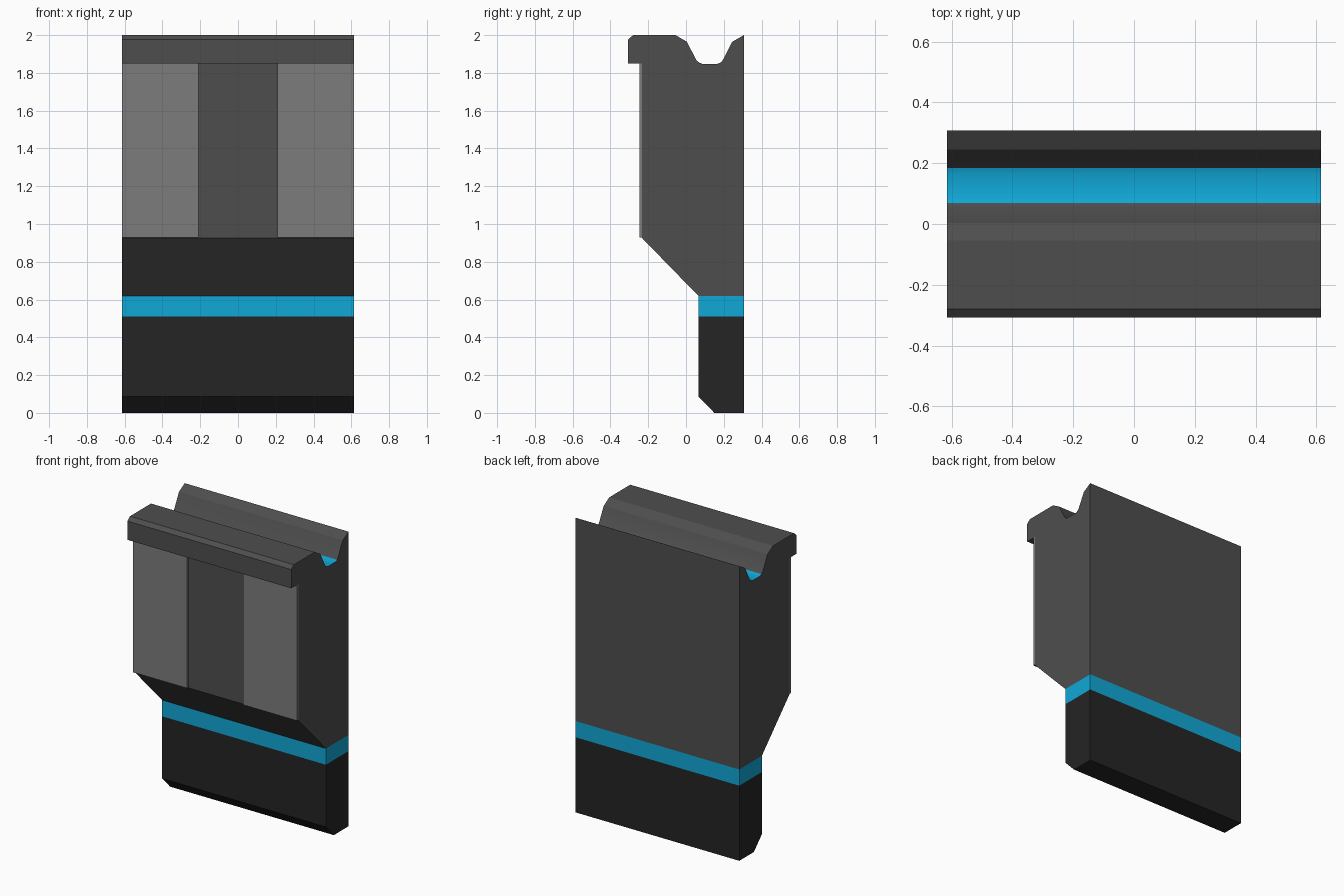
import bpy, bmesh, math

if "Cube" in bpy.data.objects:
    bpy.data.objects.remove(bpy.data.objects["Cube"])

HALF = 0.615      # half width along x
BACK = 0.307      # flat back plane


def material(name, rgb):
    m = bpy.data.materials.new(name)
    m.diffuse_color = (*rgb, 1.0)
    m.use_nodes = True
    m.node_tree.nodes["Principled BSDF"].inputs["Base Color"].default_value = m.diffuse_color
    return m


grey = material("dark grey", (0.076, 0.076, 0.076))
light = material("light grey", (0.20, 0.20, 0.20))
black = material("near black", (0.018, 0.018, 0.018))
blue = material("bright blue", (0.005, 0.39, 0.68))


def extrude_profile(name, points, x0, x1, mats, rule=None):
    """Extrude a (y, z) outline from x0 to x1; rule(face) picks the material."""
    bm = bmesh.new()
    face = bm.faces.new([bm.verts.new((x0, y, z)) for y, z in points])
    ext = bmesh.ops.extrude_face_region(bm, geom=[face])
    verts = [g for g in ext["geom"] if isinstance(g, bmesh.types.BMVert)]
    bmesh.ops.translate(bm, verts=verts, vec=(x1 - x0, 0, 0))
    bmesh.ops.recalc_face_normals(bm, faces=bm.faces)
    bm.normal_update()
    if rule:
        for f in bm.faces:
            f.material_index = rule(f)
    mesh = bpy.data.meshes.new(name)
    bm.to_mesh(mesh)
    bm.free()
    for m in mats:
        mesh.materials.append(m)
    ob = bpy.data.objects.new(name, mesh)
    bpy.context.collection.objects.link(ob)
    return ob


# Lower tongue with chamfered front toe
extrude_profile("lower_tongue",
                [(BACK, 0), (BACK, 0.51), (0.065, 0.51), (0.065, 0.088), (0.15, 0)],
                -HALF, HALF, [black])

# Blue band around the neck
extrude_profile("neck_band",
                [(BACK, 0.51), (BACK, 0.62), (0.065, 0.62), (0.065, 0.51)],
                -HALF, HALF, [blue])


# Main body with sloped underside, front lip and a blue-floored top groove
def groove_floor(f):
    c = f.calc_center_median()
    return int(f.normal.z > 0.5 and 0.06 < c.y < 0.19 and c.z < 1.86)


body = extrude_profile("main_body", [
    (BACK, 0.62), (BACK, 2.0), (0.245, 1.965),
    (0.195, 1.868), (0.185, 1.855), (0.165, 1.848),
    (0.087, 1.848), (0.069, 1.855), (0.055, 1.868),
    (0.004, 1.965), (-0.055, 2.0),
    (-0.28, 2.0), (-BACK, 1.977), (-BACK, 1.85),
    (-0.232, 1.85), (-0.232, 0.925), (0.065, 0.62)],
    -HALF, HALF, [grey, blue], groove_floor)

# Smooth only the rounded corners of the groove
bpy.context.view_layer.objects.active = body
body.select_set(True)
bpy.ops.object.shade_smooth_by_angle(angle=math.radians(25))

# Two thin raised pads on the front
for side, x0, x1 in (("left", -HALF, -0.21), ("right", 0.21, HALF)):
    extrude_profile(side + "_front_pad",
                    [(-0.232, 0.928), (-0.232, 1.85), (-0.247, 1.85), (-0.247, 0.928)],
                    x0, x1, [light])
